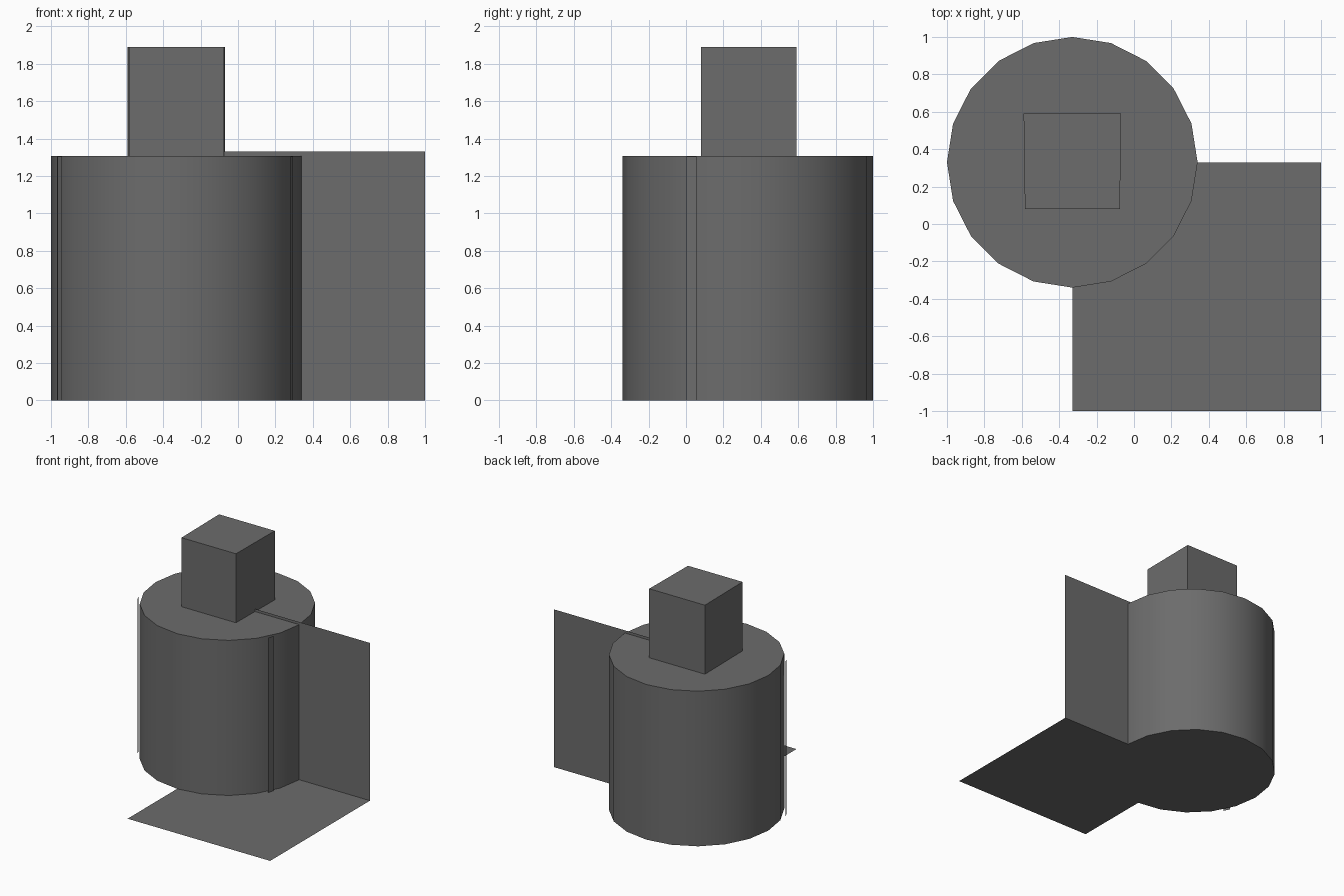
import bpy, bmesh, math

if "Cube" in bpy.data.objects:
    bpy.data.objects.remove(bpy.data.objects["Cube"])

grey = bpy.data.materials.new("dark_grey")
grey.diffuse_color = (0.15, 0.15, 0.15, 1)
grey.use_nodes = True
grey.node_tree.nodes["Principled BSDF"].inputs["Base Color"].default_value = grey.diffuse_color


def add_object(name, bm):
    mesh = bpy.data.meshes.new(name)
    bm.to_mesh(mesh)
    bm.free()
    mesh.materials.append(grey)
    obj = bpy.data.objects.new(name, mesh)
    bpy.context.collection.objects.link(obj)
    return obj


def prism(name, outline, z0, z1):
    """Closed solid: a counter-clockwise outline raised from z0 to z1."""
    bm = bmesh.new()
    low = [bm.verts.new((x, y, z0)) for x, y in outline]
    high = [bm.verts.new((x, y, z1)) for x, y in outline]
    bm.faces.new(low[::-1])
    bm.faces.new(high)
    n = len(outline)
    for i in range(n):
        j = (i + 1) % n
        bm.faces.new((low[i], low[j], high[j], high[i]))
    return add_object(name, bm)


def panel(name, corners):
    """Single flat sheet."""
    bm = bmesh.new()
    bm.faces.new([bm.verts.new(c) for c in corners])
    return add_object(name, bm)


def upright(name, a, b, height):
    """Vertical sheet standing on the line from a to b."""
    return panel(name, [(*a, 0), (*b, 0), (*b, height), (*a, height)])


CX, CY, R, H = -0.33, 0.33, 0.67, 1.308

# Twenty-sided drum with smooth sides
ring = [(CX + R * math.cos(math.tau * i / 20), CY + R * math.sin(math.tau * i / 20))
        for i in range(20)]
drum = prism("drum", ring, 0, H)
bpy.context.view_layer.objects.active = drum
drum.select_set(True)
bpy.ops.object.shade_smooth_by_angle(angle=math.radians(30))
drum.select_set(False)

# Slightly uneven block on top
prism("top_block", [(-0.583, 0.08), (-0.075, 0.08), (-0.07, 0.59), (-0.59, 0.59)], H, 1.89)

# Floor sheet and back wall sheet, both starting at the drum axis
panel("floor_sheet", [(CX, -1, 0), (1, -1, 0), (1, CY, 0), (CX, CY, 0)])
upright("back_wall", (CX, CY), (1, CY), 1.33)

# Narrow strips standing just outside the drum on each side
upright("right_strip", (0.28, 0.003), (0.293, 0.055), 1.305)
upright("left_strip", (-0.965, 0.055), (-0.94, 0.003), 1.305)
